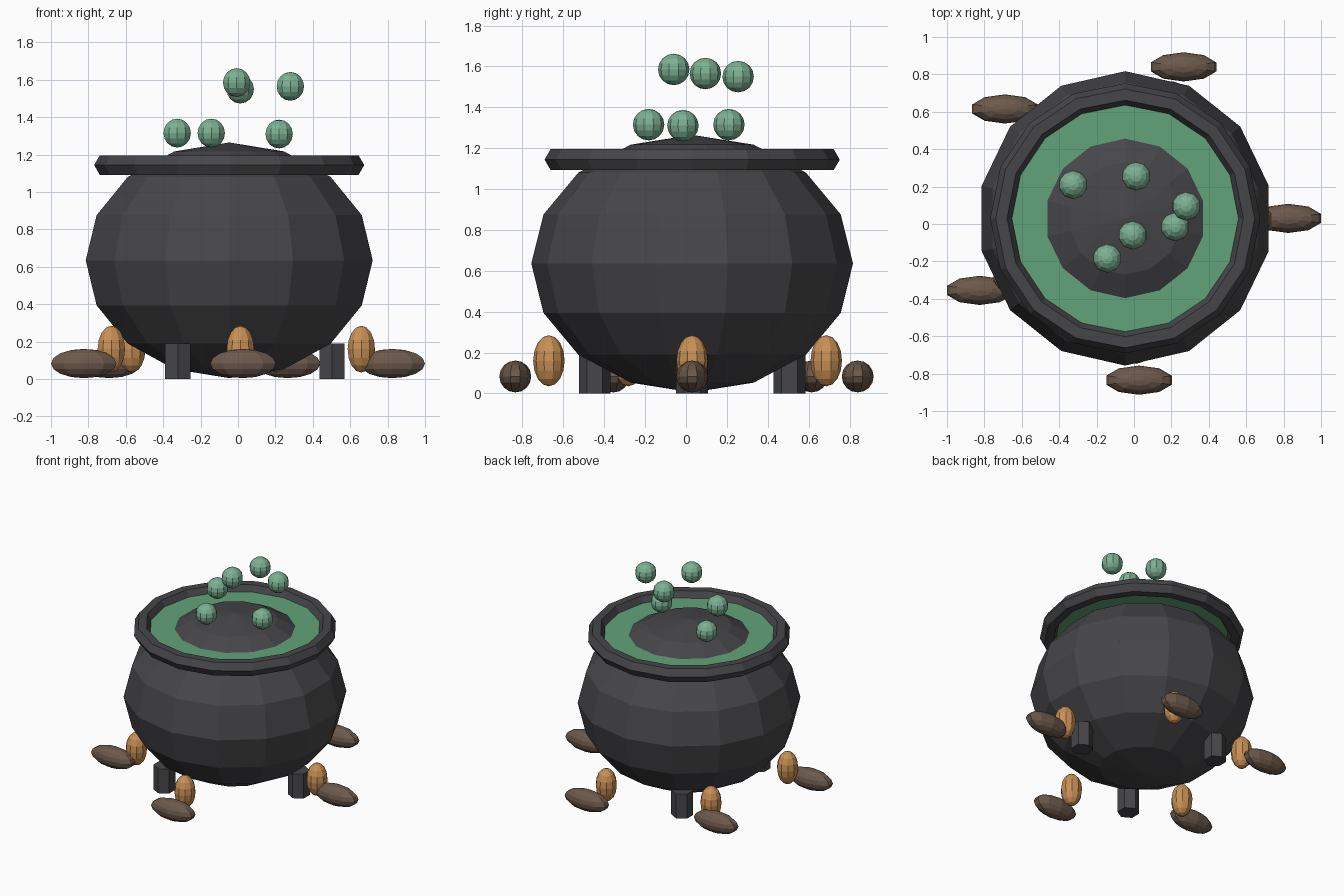
import bpy, bmesh
from math import sin, cos, pi

if "Cube" in bpy.data.objects:
    bpy.data.objects.remove(bpy.data.objects["Cube"])

CX, CY = -0.047, 0.03   # cauldron axis


def material(name, rgb):
    m = bpy.data.materials.new(name)
    m.diffuse_color = (*rgb, 1)
    m.use_nodes = True
    m.node_tree.nodes["Principled BSDF"].inputs["Base Color"].default_value = m.diffuse_color
    return m


IRON = material("iron", (0.062, 0.062, 0.068))
GREEN = material("brew_green", (0.12, 0.37, 0.19))
BUBBLE = material("bubble_green", (0.2, 0.44, 0.29))
WOOD = material("wood", (0.15, 0.1, 0.07))
FLAME = material("flame_orange", (0.58, 0.28, 0.09))


def lathe(name, profile, n, loc, mat, closed=False, scale=(1, 1, 1)):
    """Spin an (r, z) profile round z in n flat steps, one corner facing +y."""
    bm = bmesh.new()
    rings = []
    for r, z in profile:
        if r < 1e-6:
            rings.append([bm.verts.new((0, 0, z * scale[2]))] * n)
        else:
            rings.append([bm.verts.new((r * cos(pi / 2 + 2 * pi * i / n) * scale[0],
                                        r * sin(pi / 2 + 2 * pi * i / n) * scale[1],
                                        z * scale[2])) for i in range(n)])
    pairs = list(zip(rings, rings[1:]))
    if closed:
        pairs.append((rings[-1], rings[0]))
    for a, b in pairs:
        for i in range(n):
            j = (i + 1) % n
            corners = list(dict.fromkeys((a[i], a[j], b[j], b[i])))
            if len(corners) > 2:
                bm.faces.new(corners)
    bmesh.ops.recalc_face_normals(bm, faces=bm.faces)
    me = bpy.data.meshes.new(name)
    bm.to_mesh(me)
    bm.free()
    me.materials.append(mat)
    ob = bpy.data.objects.new(name, me)
    ob.location = loc
    bpy.context.collection.objects.link(ob)
    return ob


def ball(name, loc, scale, n, rings, mat):
    prof = [(sin(pi * k / rings), -cos(pi * k / rings)) for k in range(rings + 1)]
    return lathe(name, prof, n, loc, mat, scale=scale)


def cylinder(name, loc, r, h, n, mat):
    return lathe(name, [(0, 0), (r, 0), (r, h), (0, h)], n, loc, mat)


# pot body, hexagonal-section rim and liquid surface
ball("pot_body", (CX, CY, 0.635), (0.787, 0.787, 0.63), 14, 8, IRON)
section = [(0.662 + 0.06 * cos(k * pi / 3), 0.06 * sin(k * pi / 3)) for k in range(6)]
lathe("pot_rim", section, 16, (CX, CY, 1.144), IRON, closed=True)
cylinder("liquid", (CX, CY, 1.13), 0.625, 0.02, 16, GREEN)

# three hexagonal legs
for k in range(3):
    a = 2 * pi * k / 3
    cylinder(f"leg_{k + 1}", (CX + 0.55 * cos(a), CY + 0.55 * sin(a), 0),
             0.078, 0.19, 6, IRON)

# logs around the pot, each with a flame on its inner side
logs = [(0.825, 0.03), (0.265, 0.84), (-0.69, 0.615), (-0.825, -0.355), (0.027, -0.835)]
for k, (x, y) in enumerate(logs):
    ball(f"log_{k + 1}", (x, y, 0.083), (0.184, 0.078, 0.078), 10, 8, WOOD)
    ball(f"flame_{k + 1}", (CX + 0.81 * (x - CX), CY + 0.81 * (y - CY), 0.16),
         (0.077, 0.077, 0.125), 10, 8, FLAME)

# rising bubbles
bubbles = [(-0.325, 0.21, 1.315), (-0.143, -0.183, 1.315), (0.22, -0.015, 1.31),
           (-0.007, -0.06, 1.585), (0.012, 0.255, 1.55), (0.28, 0.095, 1.565)]
for k, p in enumerate(bubbles):
    ball(f"bubble_{k + 1}", p, (0.077, 0.077, 0.077), 10, 8, BUBBLE)
